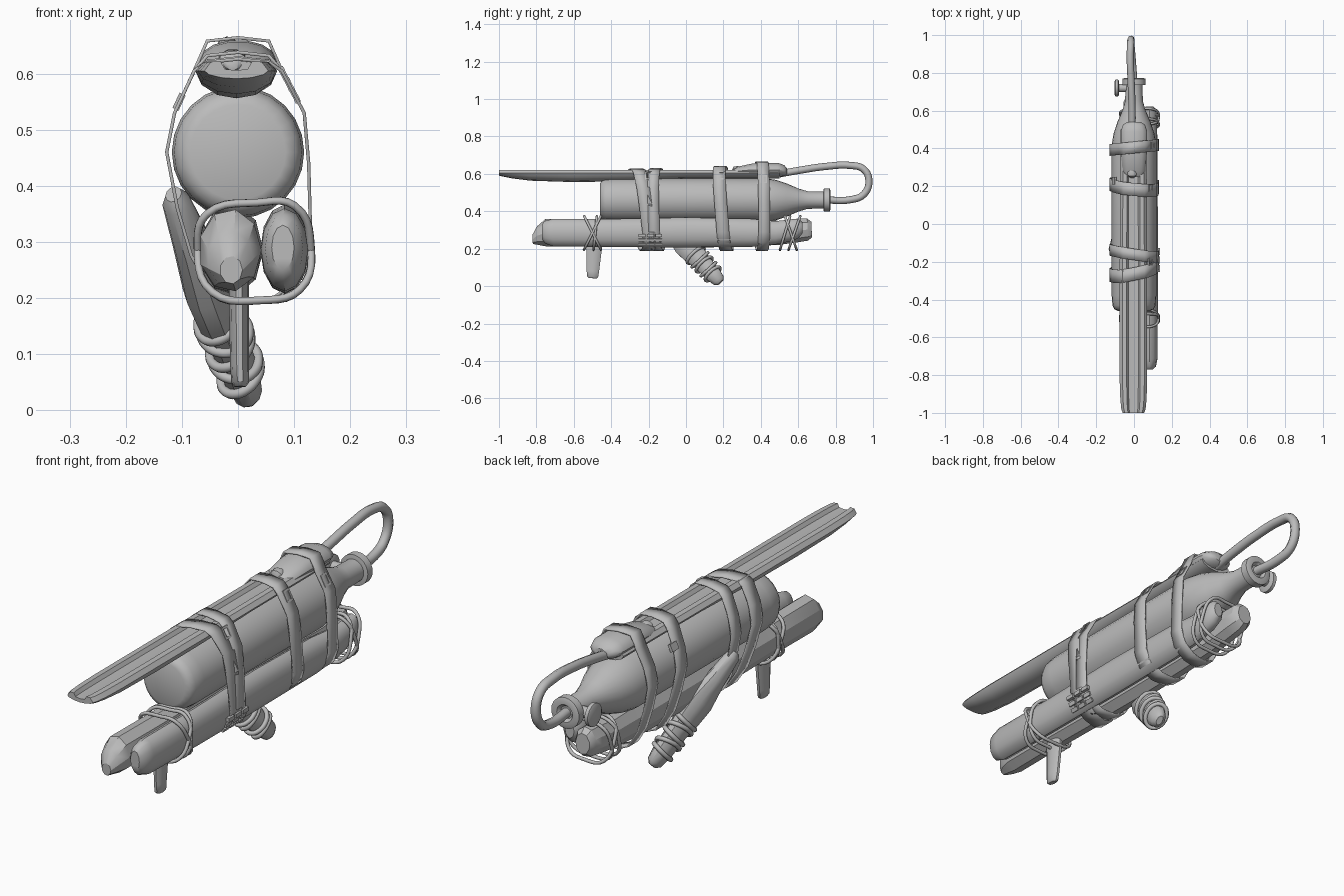
import bpy
import bmesh
from math import sin, cos, pi, radians
from mathutils import Vector

cube = bpy.data.objects.get("Cube")
if cube:
    bpy.data.objects.remove(cube)

grey = bpy.data.materials.new("plain grey")
grey.use_nodes = True
COLOUR = (0.5, 0.5, 0.5, 1)
grey.diffuse_color = COLOUR
grey.node_tree.nodes["Principled BSDF"].inputs["Base Color"].default_value = COLOUR


def add(name, data):
    data.materials.append(grey)
    ob = bpy.data.objects.new(name, data)
    bpy.context.scene.collection.objects.link(ob)
    return ob


def skin(name, rings, capped=True, closed=False, angle=40):
    """Bridge a list of equal rings of points into one mesh."""
    bm = bmesh.new()
    loops = [[bm.verts.new(p) for p in ring] for ring in rings]
    n = len(loops[0])
    pairs = list(zip(loops, loops[1:]))
    if closed:
        pairs.append((loops[-1], loops[0]))
    for a, b in pairs:
        for i in range(n if n > 2 else 1):
            j = (i + 1) % n
            bm.faces.new((a[i], a[j], b[j], b[i]))
    if capped:
        bm.faces.new(loops[0])
        bm.faces.new(loops[-1])
    bmesh.ops.recalc_face_normals(bm, faces=bm.faces)
    me = bpy.data.meshes.new(name)
    bm.to_mesh(me)
    bm.free()
    me.shade_smooth()
    me.set_sharp_from_angle(angle=radians(angle))
    return add(name, me)


def frame(t):
    t = t.normalized()
    side = Vector((0, 0, 1)) if abs(t.x) > 0.9 else Vector((1, 0, 0))
    side = (side - t * side.dot(t)).normalized()
    return side, t.cross(side)


def loft(name, path, n=16, angle=40):
    """Elliptic rings along a path of (x, y, z, side radius, other radius)."""
    axis = Vector(path[-1][:3]) - Vector(path[0][:3])
    side, up = frame(axis)
    rings = []
    for x, y, z, a, b in path:
        c = Vector((x, y, z))
        rings.append([c + side * a * cos(2 * pi * i / n) + up * b * sin(2 * pi * i / n)
                      for i in range(n)])
    return skin(name, rings, angle=angle)


def tube(name, points, radius, cyclic=False):
    cu = bpy.data.curves.new(name, "CURVE")
    cu.dimensions = "3D"
    cu.bevel_depth = radius
    cu.bevel_resolution = 2
    cu.resolution_u = 5
    cu.use_fill_caps = True
    sp = cu.splines.new("BEZIER")
    sp.bezier_points.add(len(points) - 1)
    for bp, p in zip(sp.bezier_points, points):
        bp.co = p
        bp.handle_left_type = bp.handle_right_type = "AUTO"
    sp.use_cyclic_u = cyclic
    return add(name, cu)


def box(name, centre, size, tilt=0):
    bm = bmesh.new()
    bmesh.ops.create_cube(bm, size=1)
    bmesh.ops.scale(bm, vec=size, verts=bm.verts)
    me = bpy.data.meshes.new(name)
    bm.to_mesh(me)
    bm.free()
    ob = add(name, me)
    ob.location = centre
    ob.rotation_euler.y = tilt


# Gas bottle with neck and flange
bottle = [(-.46, .085), (-.452, .103), (-.43, .114), (-.38, .118), (.42, .118), (.48, .108),
          (.54, .088), (.6, .062), (.65, .047), (.735, .045)]
loft("gas_bottle", [(0, y, .46, r, r) for y, r in bottle], 24)
flange = [(.735, .05), (.737, .062), (.768, .062), (.772, .052), (.772, .035), (.76, .025)]
loft("bottle_flange", [(0, y, .46, r, r) for y, r in flange], 24)

# Valve on the side of the neck
loft("valve_stem", [(-.02, .72, .46, .022, .022), (-.085, .72, .46, .022, .022)], 12)
loft("valve_knob", [(x, .72, .46, r, r) for x, r in
                    ((-.08, .038), (-.084, .046), (-.098, .046), (-.102, .038))], 14)

# Hose looping from the barrel back into the bottle
tube("hose", [(-.01, .5, .6), (-.01, .6, .618), (-.015, .75, .64), (-.02, .88, .645),
              (-.018, .95, .625), (-.016, .978, .56), (-.016, .95, .49), (-.01, .88, .462),
              (0, .75, .46)], .019)

# Channelled barrel: mirrored section, thinning at the tip
half = [(.0, .606), (.026, .608), (.036, .622), (.058, .621), (.073, .605), (.062, .58),
        (.034, .562), (.0, .556)]
section = half + [(-x, z) for x, z in half[-2:0:-1]]
rings = []
for y, sx, depth in ((-1, .78, .3), (-.98, .88, .4), (-.93, .95, .6), (-.83, 1, .85),
                     (-.6, 1, 1), (-.3, 1, .9), (0, .98, .6), (.5, .95, .6)):
    rings.append([(x * sx - .003, y, z if z > .6 else .606 + (z - .606) * depth)
                  for x, z in section])
skin("barrel", rings, angle=35)

# Rounded housing at the back of the barrel
loft("barrel_housing", [(0, .25, .61, .045, .012), (0, .28, .615, .06, .025),
                        (0, .36, .622, .067, .035), (0, .4, .622, .07, .038),
                        (0, .49, .622, .07, .038), (0, .525, .618, .058, .03),
                        (0, .54, .615, .035, .016)], 14)
loft("sight_bump", [(-.01, .245, .612, .01, .006), (-.01, .258, .62, .026, .02),
                    (-.01, .28, .622, .028, .022), (-.01, .3, .622, .015, .01)], 10)

# Two logs under the bottle
loft("right_log", [(-.012, -.82, .25, .02, .025), (-.014, -.795, .27, .042, .05),
                   (-.014, -.75, .285, .056, .074), (-.014, -.5, .285, .056, .072),
                   (-.014, -.2, .284, .056, .076), (-.012, 0, .286, .057, .082),
                   (-.01, .3, .284, .055, .075), (-.01, .5, .285, .05, .065),
                   (-.01, .6, .298, .05, .064), (-.01, .65, .302, .047, .06),
                   (-.01, .672, .302, .032, .042)], 9, 30)
loft("left_log", [(.08, -.77, .29, .02, .04), (.082, -.755, .288, .034, .06),
                  (.083, -.71, .286, .042, .074), (.083, -.4, .284, .043, .075),
                  (.083, 0, .287, .043, .08), (.083, .35, .285, .042, .075),
                  (.083, .48, .285, .04, .062), (.083, .57, .3, .038, .058),
                  (.083, .605, .31, .034, .05), (.083, .622, .312, .02, .03)], 12)

# Forked branch: stub beside the bottle, grip below
grip_top, grip_end = Vector((-.115, -.15, .385)), Vector((.018, .175, .03))
branch = []
for t, a, b in ((0, .015, .02), (.04, .026, .032), (.25, .035, .045), (.45, .045, .07),
                (.58, .042, .065), (.72, .036, .05), (.9, .034, .046), (1, .026, .036),
                (1.03, .012, .02)):
    c = grip_top.lerp(grip_end, t)
    branch.append((*c, a, b))
loft("branch_grip", branch, 10)

# Cord wound around the grip
side, up = frame(grip_end - grip_top)
for k in range(5):
    c = grip_top.lerp(grip_end, .62 + k * .07)
    a, b = .042 - k * .001, .059 - k * .002
    lean = (grip_end - grip_top).normalized() * (.012 if k % 2 else -.008)
    tube(f"grip_cord_{k + 1}", [c + side * a * cos(u) + up * b * sin(u) + lean * cos(u)
                                for u in (i * pi / 5 for i in range(10))], .009, True)

# Front peg handle
loft("front_peg", [(.002, -.49, .25, .018, .045), (.002, -.492, .19, .018, .043),
                   (.003, -.498, .08, .017, .035), (.004, -.499, .05, .016, .031),
                   (.004, -.499, .042, .01, .022)], 10)

# Cord lashings around both logs, slanting each way
outline = [(-.072, .29), (-.055, .35), (.035, .37), (.1, .365), (.13, .29), (.11, .215),
           (.04, .196), (-.045, .21)]


def lashing(name, y, slope, r=.007):
    tube(name, [(x, y + slope * (z - .285), z) for x, z in outline], r, True)


for k, (y, slope) in enumerate(((-.5, .5), (-.5, -.5), (-.485, .1))):
    lashing(f"front_lashing_{k + 1}", y, slope)
for k, (y, slope) in enumerate(((.53, .3), (.56, -.35), (.58, .35))):
    lashing(f"rear_lashing_{k + 1}", y, slope)

# Flat straps around the whole bundle
lower = [(.118, .53), (.126, .44), (.13, .29), (.112, .235), (.06, .198), (0, .19),
         (-.045, .21), (-.083, .275), (-.108, .36), (-.127, .46), (-.113, .53)]


def strap(name, y, lean_z, lean_x, width, top):
    upper = [(-.078, .605), (-.055, top - .006), (0, top), (.055, top - .006), (.078, .605)]
    rings = []
    for x, z in lower + upper:
        yy = y + lean_z * (z - .42) + lean_x * x
        rings.append([(x, yy - width / 2, z), (x, yy + width / 2, z)])
    ob = skin(name, rings, capped=False, closed=True, angle=30)
    mod = ob.modifiers.new("thickness", "SOLIDIFY")
    mod.thickness = .006
    mod.offset = 0


strap("strap_front", -.24, -.12, .2, .07, .626)
strap("strap_second", -.155, -.03, -.15, .06, .628)
strap("strap_third", .2, -.08, -.1, .068, .638)
strap("strap_rear", .405, 0, .1, .062, .664)

# Buckles
for row in range(3):
    for y in (-.235, -.19, -.145):
        box("ladder_buckle", (.131 - .012 * row, y, .27 - .023 * row), (.014, .036, .016),
            radians(15 * row))
for y, z in ((.415, .57), (-.2, .59), (.19, .59)):
    x = .118 - (z - .53) * .53
    for dz in (-.018, .018):
        box("buckle_bar", (x - dz * .5, y, z + dz), (.01, .036, .008), radians(-28))
    for dy in (-.015, .015):
        box("buckle_side", (x, y + dy, z), (.01, .008, .04), radians(-28))
box("right_buckle", (-.105, .23, .55), (.012, .04, .03), radians(25))
